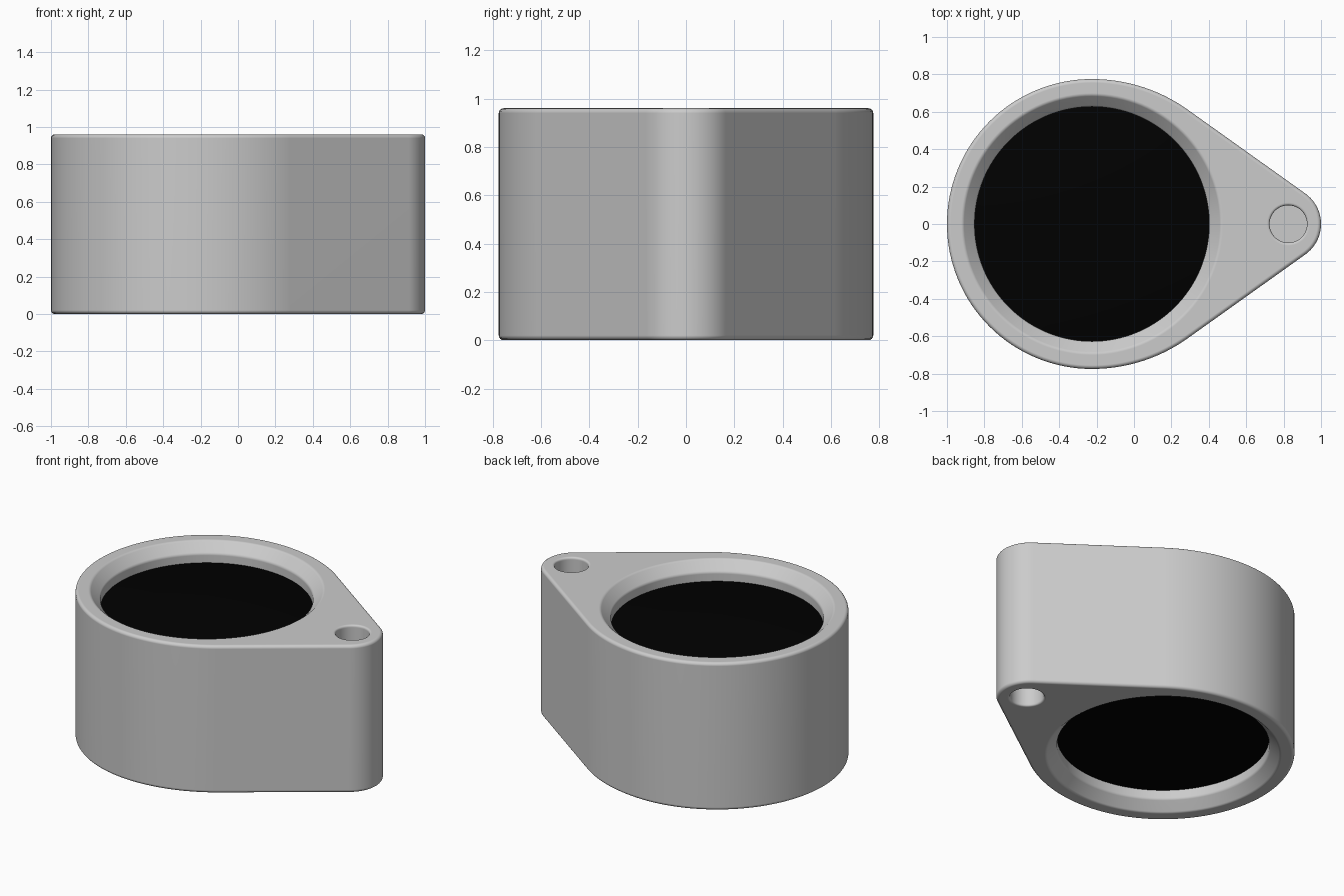
import bpy, bmesh
from math import sin, cos, pi
from mathutils import Vector
from mathutils.geometry import convex_hull_2d

if "Cube" in bpy.data.objects:
    bpy.data.objects.remove(bpy.data.objects["Cube"])

H = 0.96                     # overall height
BX, BR = -0.225, 0.775       # barrel centre and radius
SR = 0.883                   # larger shoulder radius leading into the straight flanks
TX, TR = 0.80, 0.20          # tip arc
PX, PIN_R = 0.825, 0.10      # pivot hole
LENS_R = 0.627


def make_object(name, bm):
    bmesh.ops.recalc_face_normals(bm, faces=bm.faces)
    mesh = bpy.data.meshes.new(name)
    bm.to_mesh(mesh)
    bm.free()
    ob = bpy.data.objects.new(name, mesh)
    bpy.context.collection.objects.link(ob)
    return ob


def revolve(name, x, profile, n):
    """Closed solid of revolution about a vertical axis at x."""
    bm = bmesh.new()
    rings = [[bm.verts.new((x + r * cos(2 * pi * i / n), r * sin(2 * pi * i / n), z))
              for i in range(n)] for r, z in profile]
    for a, b in zip(rings, rings[1:]):
        for i in range(n):
            j = (i + 1) % n
            bm.faces.new((a[i], a[j], b[j], b[i]))
    bm.faces.new(rings[0])
    bm.faces.new(rings[-1])
    return make_object(name, bm)


def rounded(points, d, n=4):
    """Round the inner corners of a polyline by distance d."""
    pts = [Vector(p) for p in points]
    out = [pts[0]]
    for a, b, c in zip(pts, pts[1:], pts[2:]):
        s, e = b + (a - b).normalized() * d, b + (c - b).normalized() * d
        for i in range(n + 1):
            t = i / n
            out.append(s * (1 - t) ** 2 + b * 2 * t * (1 - t) + e * t * t)
    return [tuple(p) for p in out + [pts[-1]]]


def mirrored(low):
    """Complete a lower half profile with its mirror image about mid height."""
    return low + [(r, H - z) for r, z in reversed(low)]


def arc(cx, cy, r, a0, a1, n):
    return [(cx + r * cos(a0 + (a1 - a0) * i / n), cy + r * sin(a0 + (a1 - a0) * i / n))
            for i in range(n + 1)]


def activate(ob):
    bpy.ops.object.select_all(action='DESELECT')
    ob.select_set(True)
    bpy.context.view_layer.objects.active = ob


def smooth(ob, angle=0.6):
    activate(ob)
    bpy.ops.object.shade_smooth_by_angle(angle=angle)


# Housing: teardrop outline, the hull of barrel, shoulder and tip arcs
shoulder = arc(BX, BR - SR, SR, pi / 2 - 0.03, 0.9, 20)
points = arc(BX, 0, BR, pi / 2, 3 * pi / 2, 64) + shoulder
points += [(x, -y) for x, y in shoulder] + arc(TX, 0, TR, -1.1, 1.1, 32)
outline = [points[i] for i in convex_hull_2d(points)]
bm = bmesh.new()
base = bm.faces.new([bm.verts.new((x, y, 0)) for x, y in outline])
ext = bmesh.ops.extrude_face_region(bm, geom=[base], use_keep_orig=True)
bmesh.ops.translate(bm, vec=(0, 0, H),
                    verts=[g for g in ext['geom'] if isinstance(g, bmesh.types.BMVert)])
housing = make_object("housing", bm)

bevel = housing.modifiers.new("rounded_rims", 'BEVEL')
bevel.width, bevel.segments = 0.02, 4
bevel.limit_method, bevel.angle_limit = 'ANGLE', 1.0

# Cutters: chamfered lens bore and pivot hole, both with softened edges
mouth = rounded([(0.74, 0), (0.69, 0), (LENS_R, 0.062), (LENS_R, H / 2)], 0.01)[1:-1]
bore = revolve("bore_cutter", BX, mirrored([(mouth[0][0], -0.05)] + mouth), 128)
rim = rounded([(0.15, 0), (PIN_R, 0), (PIN_R, H / 2)], 0.015)[1:-1]
hole = revolve("hole_cutter", PX, mirrored([(rim[0][0], -0.05)] + rim), 48)
for cutter in (bore, hole):
    m = housing.modifiers.new(cutter.name, 'BOOLEAN')
    m.operation, m.solver, m.object = 'DIFFERENCE', 'EXACT', cutter
activate(housing)
bpy.ops.object.convert(target='MESH')
for cutter in (bore, hole):
    bpy.data.objects.remove(cutter, do_unlink=True)
smooth(housing)
wn = housing.modifiers.new("clean_shading", 'WEIGHTED_NORMAL')
wn.keep_sharp = True

# Black lens stack recessed in the bore, gently domed at both ends
D, DOME, R = 0.12, 0.055, LENS_R + 0.002
dome = [(R * i / 16, D - DOME * (1 - (i / 16) ** 2)) for i in range(1, 17)]
lens = revolve("lens", BX, mirrored(dome), 128)
black = bpy.data.materials.new("black")
black.diffuse_color = (0, 0, 0, 1)
black.use_nodes = True
black.node_tree.nodes["Principled BSDF"].inputs["Base Color"].default_value = black.diffuse_color
lens.data.materials.append(black)
smooth(lens)

# Pivot pin recessed in the small hole
pin = revolve("pivot_pin", PX, [(PIN_R + 0.001, D), (PIN_R + 0.001, H - D)], 48)
smooth(pin)
